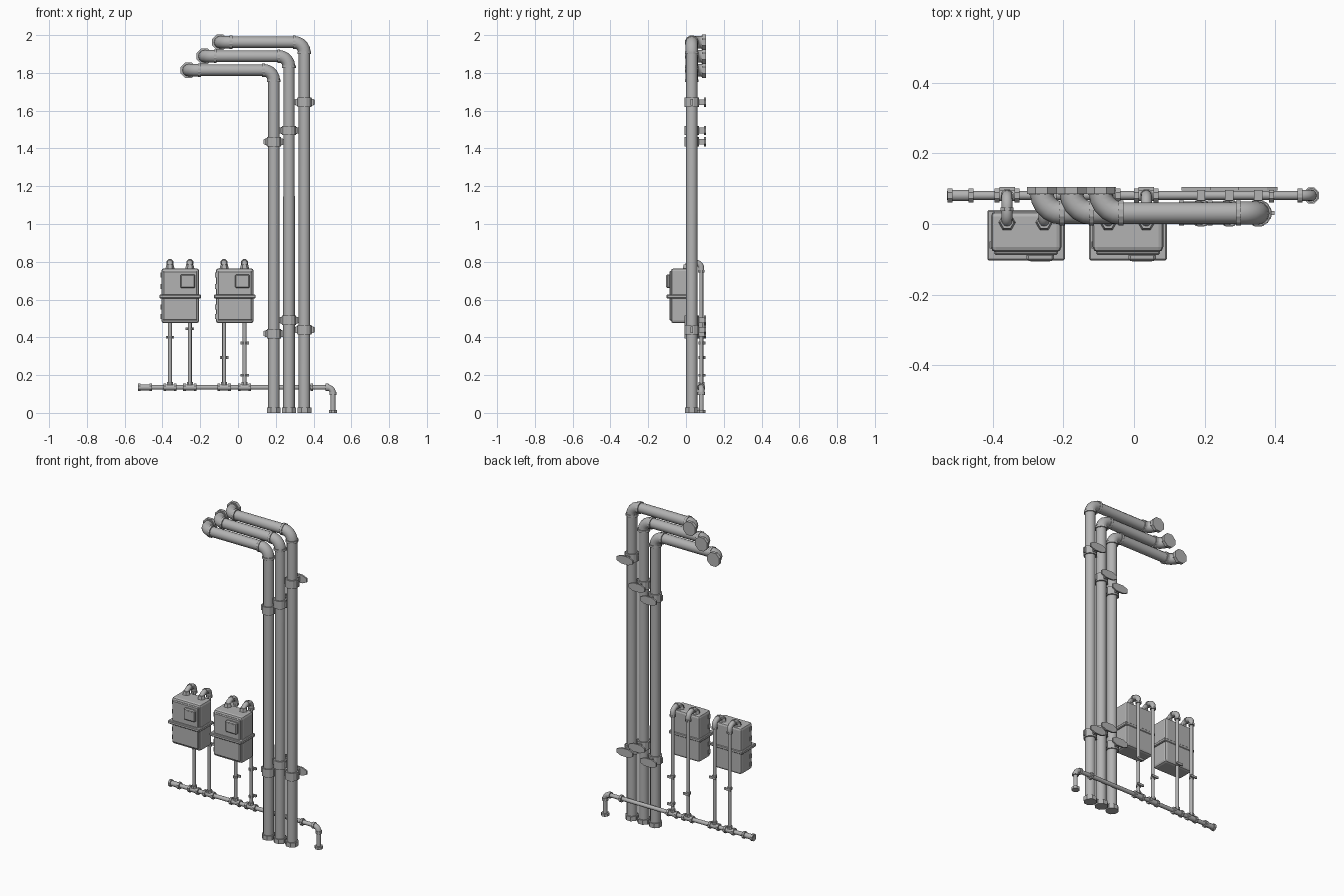
import bpy, bmesh, math
from mathutils import Vector, Matrix

cube = bpy.data.objects.get("Cube")
if cube:
    bpy.data.objects.remove(cube, do_unlink=True)

grey = bpy.data.materials.new("pipe_grey")
grey.use_nodes = True
grey.diffuse_color = (0.45, 0.45, 0.45, 1)
grey.node_tree.nodes["Principled BSDF"].inputs["Base Color"].default_value = (0.45, 0.45, 0.45, 1)

X, Y, Z = Vector((1, 0, 0)), Vector((0, 1, 0)), Vector((0, 0, 1))


def finish(name, bm):
    mesh = bpy.data.meshes.new(name)
    bm.to_mesh(mesh)
    bm.free()
    mesh.materials.append(grey)
    ob = bpy.data.objects.new(name, mesh)
    bpy.context.collection.objects.link(ob)
    return ob


def ring(name, centre, axis, radius, length, sides=8, tip=None):
    """Flat-sided collar, flange or nut centred on a pipe."""
    bm = bmesh.new()
    turn = axis.to_track_quat('Z', 'Y').to_matrix().to_4x4()
    spin = Matrix.Rotation(math.pi / sides, 4, 'Z')
    bmesh.ops.create_cone(bm, cap_ends=True, segments=sides, radius1=radius,
                          radius2=tip or radius, depth=length,
                          matrix=Matrix.Translation(centre) @ turn @ spin)
    return finish(name, bm)


def box(name, centre, size, bevel=0.0, segments=1):
    bm = bmesh.new()
    bmesh.ops.create_cube(bm, size=1, matrix=Matrix.Translation(centre) @ Matrix.Diagonal((*size, 1)))
    if bevel:
        bmesh.ops.bevel(bm, geom=bm.edges[:], offset=bevel, segments=segments,
                        profile=0.5, affect='EDGES')
    return finish(name, bm)


def plate(name, outline, centre, depth):
    """Upright plate extruded along y from an x-z outline."""
    bm = bmesh.new()
    face = bm.faces.new([bm.verts.new(centre + Vector((x, 0, z))) for x, z in outline])
    out = bmesh.ops.extrude_face_region(bm, geom=[face])
    bmesh.ops.translate(bm, vec=Y * depth, verts=[v for v in out["geom"] if isinstance(v, bmesh.types.BMVert)])
    bmesh.ops.recalc_face_normals(bm, faces=bm.faces[:])
    return finish(name, bm)


def tube(name, corners, radius, bend=0.03, steps=5):
    """Round pipe following corners that are eased into arcs."""
    pts = [corners[0]]
    for prev, p, nxt in zip(corners, corners[1:], corners[2:]):
        a, b = (prev - p).normalized(), (nxt - p).normalized()
        c = p + (a + b) * bend
        for i in range(steps + 1):
            t = math.pi / 2 * i / steps
            pts.append(c - b * bend * math.cos(t) - a * bend * math.sin(t))
    pts.append(corners[-1])
    curve = bpy.data.curves.new(name, 'CURVE')
    curve.dimensions = '3D'
    curve.bevel_depth = radius
    curve.bevel_resolution = 4
    curve.use_fill_caps = True
    spline = curve.splines.new('POLY')
    spline.points.add(len(pts) - 1)
    for sp, p in zip(spline.points, pts):
        sp.co = (*p, 1)
    curve.materials.append(grey)
    ob = bpy.data.objects.new(name, curve)
    bpy.context.collection.objects.link(ob)
    bpy.ops.object.select_all(action='DESELECT')
    ob.select_set(True)
    bpy.context.view_layer.objects.active = ob
    bpy.ops.object.convert(target='MESH')
    bpy.ops.object.shade_smooth_by_angle(angle=math.radians(40))
    return ob


def elbow(name, p, a, b, bend, radius, collar):
    """Thicker bend with a collar at each end."""
    tube(name, [p + a * (bend + 0.004), p, p + b * (bend + 0.004)], radius, bend)
    for tag, d in (("a", a), ("b", b)):
        ring(f"{name}_collar_{tag}", p + d * bend, d, collar, 0.014, 12)


def wall_bracket(name, x, y, z):
    """Clamp, standoff and tapered wall plate."""
    ring(name + "_clamp", Vector((x, y, z)), Z, 0.039, 0.05, 12)
    box(name + "_standoff", Vector((x, 0.075, z)), (0.024, 0.055, 0.03))
    for s in (-1, 1):
        box(name + "_clamp_ear", Vector((x + s * 0.038, y, z)), (0.018, 0.012, 0.034))
    half = [(0.055, -0.012), (0.055, 0.012), (0.025, 0.025)]
    outline = half + [(-px, -pz) for px, pz in half]
    outline = half + [(-0.025, 0.025), (-0.055, 0.012), (-0.055, -0.012), (-0.025, -0.025), (0.025, -0.025)]
    plate(name + "_wall_plate", outline, Vector((x, 0.095, z)), 0.01)


# Three large vent pipes
PY = 0.031
vents = [(0.352, 1.962, -0.095, 1.645, 0.44),
         (0.270, 1.888, -0.178, 1.495, 0.49),
         (0.190, 1.814, -0.262, 1.435, 0.42)]
for i, (x, top, end, high, low) in enumerate(vents, 1):
    n = f"vent_{i}"
    foot, corner = Vector((x, PY, 0)), Vector((x, PY, top))
    turn, mouth = Vector((end, PY, top)), Vector((end, 0.1, top))
    tube(n + "_pipe", [foot, corner, turn, mouth], 0.0305, 0.055)
    elbow(n + "_upper_elbow", corner, -Z, -X, 0.055, 0.033, 0.037)
    elbow(n + "_end_elbow", turn, X, Y, 0.058, 0.033, 0.037)
    ring(n + "_end_flange", Vector((end, 0.095, top)), Y, 0.045, 0.02)
    ring(n + "_foot_flange", Vector((x, PY, 0.014)), Z, 0.039, 0.028)
    wall_bracket(n + "_upper_bracket", x, PY, high)
    wall_bracket(n + "_lower_bracket", x, PY, low)

# Thin supply pipe along the wall
SY, SZ, DROP = 0.081, 0.135, 0.503
tube("supply_pipe", [Vector((-0.53, SY, SZ)), Vector((DROP, SY, SZ)), Vector((DROP, SY, 0))], 0.0125)
elbow("supply_elbow", Vector((DROP, SY, SZ)), -X, -Z, 0.032, 0.016, 0.02)
ring("supply_foot_flange", Vector((DROP, SY, 0.008)), Z, 0.024, 0.016)
tube("supply_end_sleeve", [Vector((-0.52, SY, SZ)), Vector((-0.46, SY, SZ))], 0.016)
for x in (-0.522, -0.462, 0.39):
    ring("supply_flange", Vector((x, SY, SZ)), X, 0.022, 0.014)

# Risers with tees, clamps and bends into the meters
risers = [(-0.36, (0.4,)), (-0.255, (0.445,)), (-0.073, (0.293,)), (0.035, (0.37, 0.2))]
for i, (x, clamps) in enumerate(risers, 1):
    n = f"riser_{i}"
    top = 0.795
    back, front = Vector((x, SY, top)), Vector((x, 0.004, top))
    tube(n + "_pipe", [Vector((x, SY, SZ)), back, front, Vector((x, 0.004, 0.75))], 0.0105)
    tube(n + "_bend", [back - Z * 0.05, back, front, front - Z * 0.04], 0.0155)
    ring(n + "_bend_collar", Vector((x, 0.042, top)), Y, 0.02, 0.01)
    ring(n + "_bend_lower_collar", back - Z * 0.045, Z, 0.019, 0.012)
    ring(n + "_meter_nut", Vector((x, 0.004, 0.773)), Z, 0.025, 0.024, 6, 0.019)
    tube(n + "_tee", [Vector((x - 0.028, SY, SZ)), Vector((x + 0.028, SY, SZ))], 0.016)
    for s in (-1, 1):
        ring(n + "_tee_flange", Vector((x + s * 0.028, SY, SZ)), X, 0.022, 0.014)
    ring(n + "_tee_collar", Vector((x, SY, SZ + 0.02)), Z, 0.017, 0.016)
    for z in clamps:
        ring(n + "_clamp", Vector((x, SY, z)), Z, 0.015, 0.014)
        box(n + "_clamp_plate", Vector((x, 0.1, z)), (0.044, 0.009, 0.014))
        box(n + "_clamp_stem", Vector((x, 0.092, z)), (0.01, 0.018, 0.01))

# Two meter boxes
for i, x in enumerate((-0.306, -0.017), 1):
    n = f"meter_{i}"
    box(n + "_body", Vector((x, -0.022, 0.62)), (0.2, 0.115, 0.29), 0.014, 2)
    box(n + "_front_panel", Vector((x, -0.08, 0.62)), (0.182, 0.016, 0.262), 0.005)
    band = box(n + "_band", Vector((x, -0.032, 0.616)), (0.22, 0.142, 0.02), 0.004)
    box(n + "_dial_housing", Vector((x + 0.04, -0.094, 0.697)), (0.078, 0.022, 0.072), 0.006)
    box(n + "_dial_face", Vector((x + 0.04, -0.1045, 0.697)), (0.056, 0.003, 0.05))
    for z in (0.73, 0.67, 0.56, 0.51):
        box(n + "_hinge", Vector((x - 0.098, -0.06, z)), (0.012, 0.02, 0.026))
